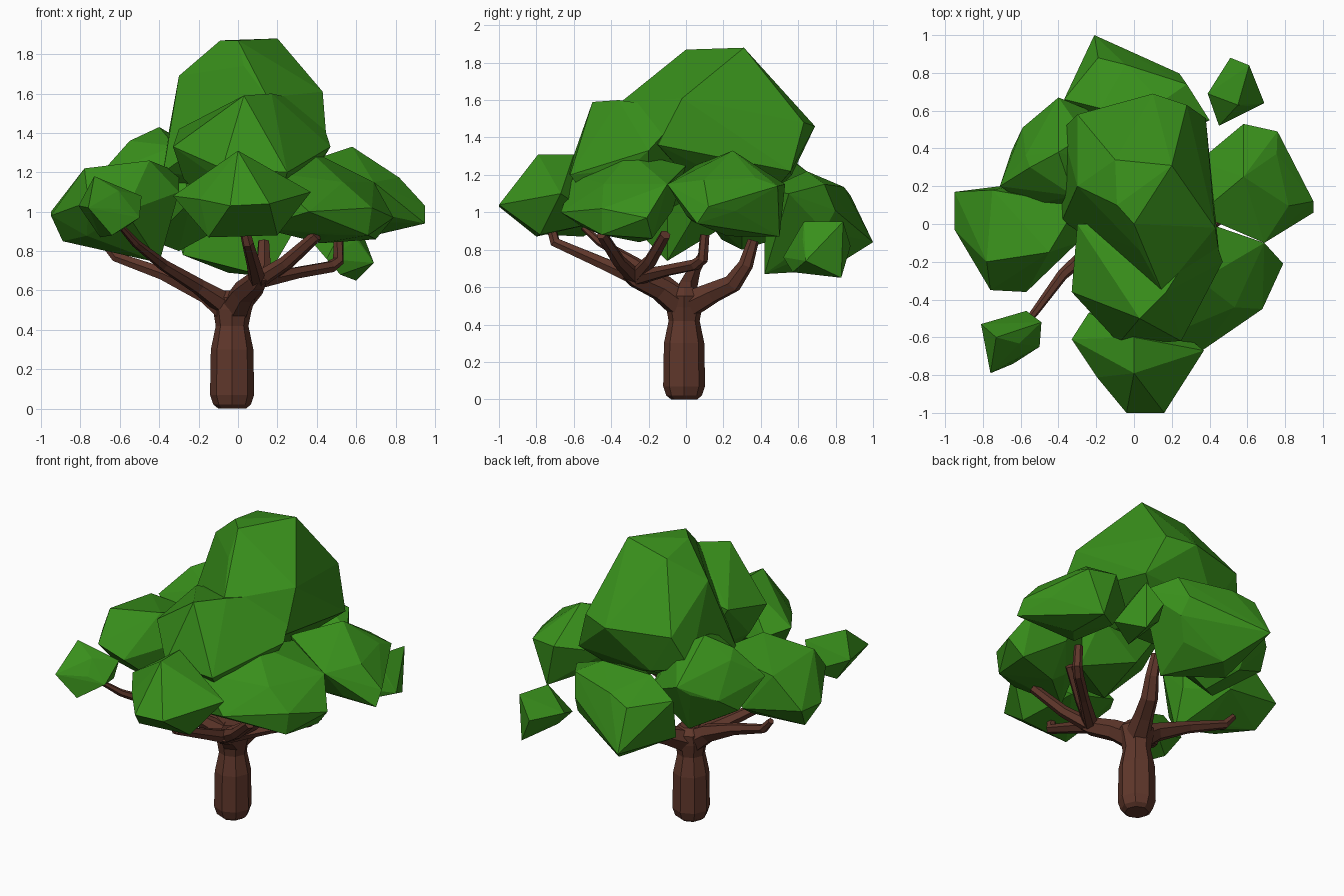
import bpy, bmesh, random
from mathutils import Vector, Euler

random.seed(4)


def material(name, color):
    m = bpy.data.materials.new(name)
    m.diffuse_color = color
    return m


BARK = material("bark", (0.115, 0.038, 0.024, 1))
LEAF = material("leaves", (0.04, 0.275, 0.011, 1))


def limb(name, points, sides_res=1):
    """Faceted tapering tube; each point is (x, y, z, radius)."""
    cu = bpy.data.curves.new(name, 'CURVE')
    cu.dimensions = '3D'
    cu.bevel_depth = 1.0
    cu.bevel_resolution = sides_res
    cu.use_fill_caps = True
    sp = cu.splines.new('POLY')
    sp.points.add(len(points) - 1)
    sp.use_smooth = False
    for p, (x, y, z, r) in zip(sp.points, points):
        p.co = (x, y, z, 1)
        p.radius = r
    ob = bpy.data.objects.new(name, cu)
    bpy.context.collection.objects.link(ob)
    bpy.ops.object.select_all(action='DESELECT')
    ob.select_set(True)
    bpy.context.view_layer.objects.active = ob
    bpy.ops.object.convert(target='MESH')
    ob = bpy.context.object
    ob.data.materials.clear()
    ob.data.materials.append(BARK)
    for f in ob.data.polygons:
        f.use_smooth = False


def puff(name, centre, radii, tips=()):
    """Faceted leaf clump: squashed icosphere hulled with its corner tips."""
    bm = bmesh.new()
    bmesh.ops.create_icosphere(bm, subdivisions=1, radius=1)
    rot = Euler([random.uniform(-1, 1) for _ in range(3)]).to_matrix()
    c, r = Vector(centre), Vector(radii)
    pts = [c + (rot @ v.co) * r for v in bm.verts] + [Vector(t) for t in tips]
    bm.clear()
    for p in pts:
        bm.verts.new(p)
    res = bmesh.ops.convex_hull(bm, input=bm.verts[:])
    spare = [v for v in res["geom_interior"] if isinstance(v, bmesh.types.BMVert)]
    bmesh.ops.delete(bm, geom=spare, context='VERTS')
    bmesh.ops.recalc_face_normals(bm, faces=bm.faces[:])
    me = bpy.data.meshes.new(name)
    bm.to_mesh(me)
    bm.free()
    me.materials.append(LEAF)
    bpy.context.collection.objects.link(bpy.data.objects.new(name, me))


# Trunk
limb("trunk", [(-.03, -.01, 0, .07), (-.03, -.01, .02, .095), (-.03, -.01, .07, .112),
               (-.03, -.01, .3, .108), (-.03, -.01, .42, .083), (-.03, -.01, .5, .098),
               (-.02, -.01, .56, .105), (-.02, -.01, .6, .06)], 2)

# Main boughs
limb("left_bough", [(-.04, -.01, .5, .08), (-.16, .0, .585, .058), (-.38, .04, .685, .037),
                    (-.62, .09, .77, .028), (-.68, .1, .84, .02)])
limb("back_bough", [(-.02, 0, .5, .08), (.04, .14, .57, .06), (.09, .25, .62, .052),
                    (.13, .32, .72, .04), (.13, .36, .85, .03)])
limb("front_bough", [(-.02, -.02, .5, .08), (.03, -.14, .59, .065), (.1, -.27, .65, .055),
                     (.12, -.32, .68, .04)])
limb("front_left_bough", [(-.05, -.02, .52, .065), (-.2, -.11, .62, .042), (-.38, -.27, .73, .03),
                          (-.52, -.46, .84, .022), (-.6, -.56, .93, .015)])

# Branches fanning out from the front bough
NODE = (.1, -.27, .65, .045)
limb("front_branch", [NODE, (.08, -.45, .73, .036), (.05, -.7, .84, .03), (.03, -.72, .92, .026)])
limb("front_right_branch", [NODE, (.24, -.36, .74, .036), (.4, -.45, .88, .03)])
limb("middle_branch", [NODE, (.25, -.19, .74, .036), (.4, -.11, .88, .03)])
limb("right_branch", [NODE, (.3, -.1, .69, .032), (.47, .05, .72, .032),
                      (.51, .09, .75, .03), (.51, .1, .88, .026)])

# Crown
puff("crown_top", (.02, .28, 1.36), (.36, .36, .38),
     [(-.1, .34, 1.83), (.2, .31, 1.88), (-.09, .1, 1.87), (.0, .0, 1.87), (.03, -.14, 1.74),
      (.28, .63, 1.48), (-.3, .58, 1.46), (-.3, .2, 1.69), (.43, -.02, 1.61), (.1, .69, 1.46),
      (.38, .56, 1.22), (-.38, .5, 1.25), (.15, -.36, 1.58), (.45, -.15, 1.36), (-.38, .02, 1.2)])
puff("crown_front", (.06, -.28, 1.2), (.34, .31, .29),
     [(.17, -.36, 1.6), (.03, -.5, 1.59), (.47, -.2, 1.33), (-.33, -.36, 1.33),
      (-.08, -.63, 1.22), (.25, -.62, 1.2), (-.3, .0, 1.42), (.4, 0, 1.55)])

# Clumps around the crown
puff("left_clump", (-.62, -.02, 1.0), (.28, .26, .2),
     [(-.95, .17, 1.0), (-.95, -.03, .98), (-.89, .05, .85), (-.76, -.35, 1.05),
      (-.57, -.36, 1.0), (-.78, -.2, 1.22), (-.45, -.15, 1.26), (-.4, -.1, .74),
      (-.3, -.1, 1.1), (-.75, .18, 1.18), (-.3, .1, 1.2)])
puff("back_left_clump", (-.35, .33, 1.1), (.32, .31, .29),
     [(-.59, .51, 1.1), (-.71, .2, 1.18), (-.55, .3, 1.36), (-.4, .67, 1.2), (-.3, .3, .8),
      (-.4, .38, 1.43)])
puff("back_clump", (.0, .64, .99), (.31, .25, .26),
     [(-.21, 1.0, .84), (-.19, .88, 1.09), (.28, .74, 1.15), (.4, .55, 1.1), (-.37, .66, 1.1),
      (-.28, .5, .78), (-.05, .76, .69), (.15, .42, .67), (.26, .74, .9)])
puff("right_clump", (.62, .2, 1.07), (.26, .27, .2),
     [(.58, .53, 1.15), (.76, .49, 1.14), (.95, .12, 1.03), (.95, .06, .94),
      (.69, -.1, 1.15), (.34, .33, 1.1), (.58, .25, 1.33), (.65, .5, .87), (.34, .05, 1.25)])
puff("front_right_clump", (.44, -.33, 1.02), (.24, .26, .16),
     [(.79, -.21, .97), (.68, -.45, 1.02), (.36, -.67, 1.0), (.69, -.1, 1.15),
      (.7, -.18, .86), (.66, -.45, .88), (.35, -.3, 1.32), (.1, -.55, .92), (.42, -.25, .84),
      (.4, .0, 1.25), (.15, -.6, 1.2)])
puff("front_clump", (.02, -.7, 1.06), (.26, .2, .18),
     [(-.04, -1, 1.03), (.16, -1, 1.04), (-.33, -.61, 1.08), (.37, -.67, 1.1), (-.24, -.47, 1.05),
      (0, -.79, 1.31), (0, -.6, 1.31), (-.15, -.8, .87), (.2, -.78, .88), (.1, -.45, .95)])

# Small outlying clumps
puff("small_front_left_clump", (-.65, -.61, 1.01), (.1, .1, .11),
     [(-.81, -.53, 1.03), (-.76, -.79, 1.02), (-.64, -.74, .88), (-.49, -.52, 1.08), (-.73, -.6, 1.18),
      (-.5, -.65, .97), (-.57, -.46, .92), (-.7, -.55, .87)])
puff("small_back_right_clump", (.54, .69, .81), (.1, .1, .11),
     [(.69, .64, .74), (.6, .83, .65), (.51, .88, .82), (.39, .69, .83), (.45, .52, .76),
      (.61, .84, .95), (.55, .63, .95), (.52, .57, .68)])
